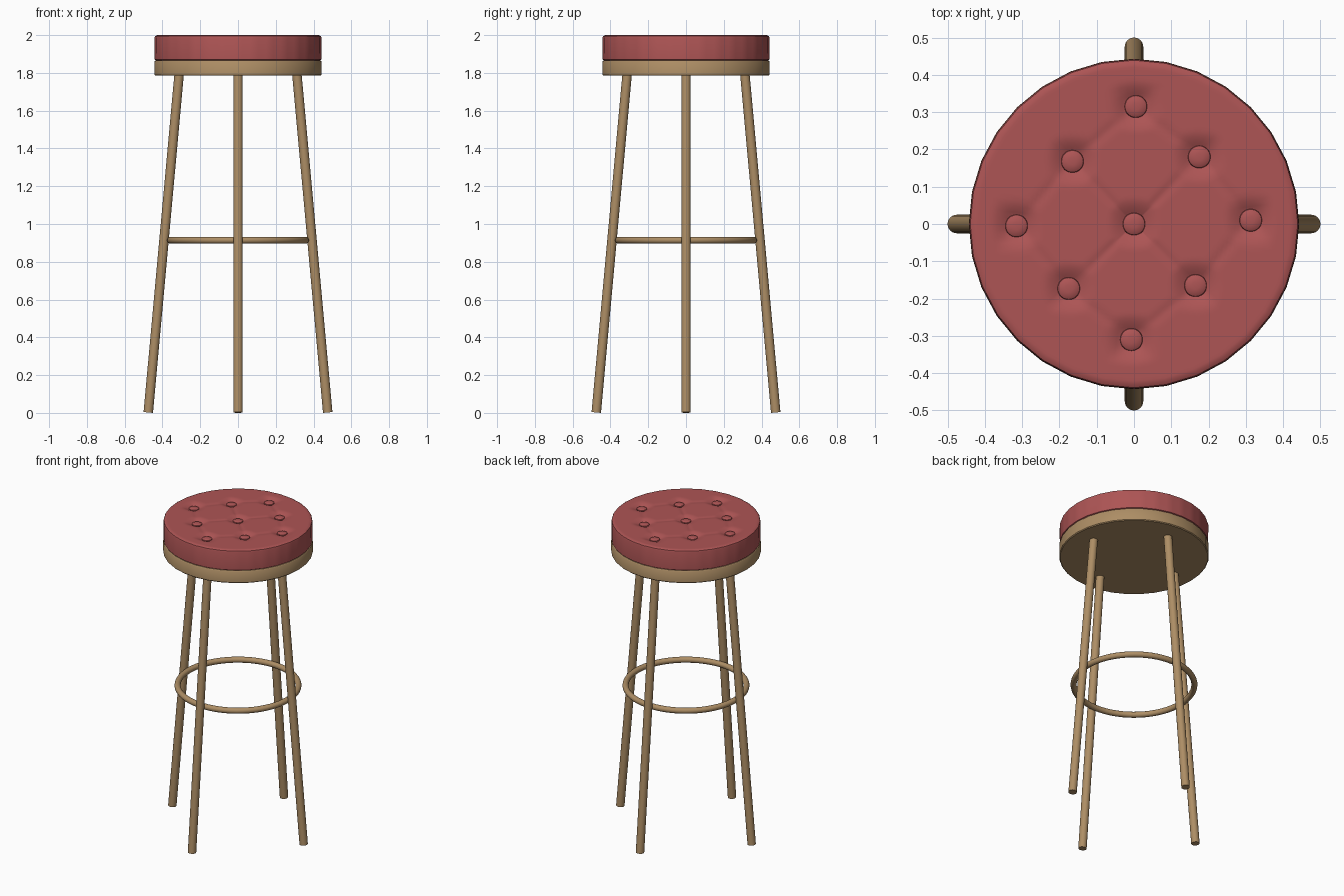
import bpy, bmesh, math
from mathutils import Vector

if "Cube" in bpy.data.objects:
    bpy.data.objects.remove(bpy.data.objects["Cube"])

SIDES = 32


def material(name, color):
    m = bpy.data.materials.new(name)
    m.diffuse_color = (*color, 1)
    m.use_nodes = True
    m.node_tree.nodes["Principled BSDF"].inputs["Base Color"].default_value = m.diffuse_color
    return m


RED = material("red_leather", (0.42, 0.09, 0.09))
WOOD = material("brown_wood", (0.42, 0.27, 0.13))


def finish(bm, name, mat, angle=40):
    bmesh.ops.recalc_face_normals(bm, faces=bm.faces)
    me = bpy.data.meshes.new(name)
    bm.to_mesh(me)
    bm.free()
    ob = bpy.data.objects.new(name, me)
    bpy.context.collection.objects.link(ob)
    me.materials.append(mat)
    bpy.ops.object.select_all(action='DESELECT')
    ob.select_set(True)
    bpy.context.view_layer.objects.active = ob
    bpy.ops.object.shade_smooth_by_angle(angle=math.radians(angle))
    return ob


def lathe(profile, steps=SIDES, height=None):
    """Spin (radius, z) points into a closed solid with a 32-sided outline."""
    bm = bmesh.new()
    rings = []
    wedge = 2 * math.pi / SIDES
    for r, z in profile:
        ring = []
        for i in range(steps):
            a = 2 * math.pi * i / steps
            rr = r * math.cos(wedge / 2) / math.cos(a % wedge - wedge / 2)
            x, y = rr * math.cos(a), rr * math.sin(a)
            ring.append(bm.verts.new((x, y, z - (height(x, y) if height and z > 1.99 else 0))))
        rings.append(ring)
    for a, b in zip(rings, rings[1:]):
        for i in range(steps):
            j = (i + 1) % steps
            bm.faces.new((a[i], a[j], b[j], b[i]))
    bm.faces.new(rings[0])
    bm.faces.new(rings[-1])
    return bm


# Button layout and the seams joining neighbouring buttons
BUTTONS = [Vector(p) for p in (
    (0, 0), (0.005, 0.315), (-0.165, 0.168), (0.175, 0.18), (-0.315, -0.005),
    (0.313, 0.01), (-0.175, -0.173), (0.165, -0.165), (-0.007, -0.31))]
SEAMS = [(a, b) for i, a in enumerate(BUTTONS) for b in BUTTONS[i + 1:]
         if (a - b).length < 0.27]


def tuft_depth(x, y):
    p = Vector((x, y))
    depth = 0
    for b in BUTTONS:
        d = p - b
        reach = 0.6 * max(abs(d.x), abs(d.y)) + 0.4 * d.length
        depth = max(depth, 0.02 * max(0, 1 - max(0, reach - 0.02) / 0.05) ** 1.6)
    for a, b in SEAMS:
        t = max(0, min(1, (p - a).dot(b - a) / (b - a).length_squared))
        depth = max(depth, 0.003 * math.exp(-((p - a.lerp(b, t)).length / 0.012) ** 2))
    return depth


# Tufted cushion
side = [(0.432, 1.865), (0.441, 1.871), (0.442, 1.985), (0.439, 1.994), (0.43, 1.999)]
top = [(0.42 * (1 - i / 48) + 0.001, 2.0) for i in range(49)]
finish(lathe(side + top, 128, tuft_depth), "cushion", RED)

# Wooden seat base
finish(lathe([(0.438, 1.785), (0.443, 1.79), (0.443, 1.859), (0.438, 1.866)]), "seat_base", WOOD)

# Cushion buttons
for n, b in enumerate(BUTTONS):
    bm = lathe([(0.029, 1.975), (0.031, 1.983), (0.029, 1.989), (0.022, 1.993), (0.01, 1.995)])
    bmesh.ops.translate(bm, verts=bm.verts, vec=(b.x, b.y, 0))
    finish(bm, f"button_{n + 1}", RED)

# Splayed legs
for name, dx, dy in (("right", 1, 0), ("back", 0, 1), ("left", -1, 0), ("front", 0, -1)):
    foot = Vector((0.475 * dx, 0.475 * dy, 0.0024))
    head = Vector((0.311 * dx, 0.311 * dy, 1.80))
    axis = head - foot
    bm = bmesh.new()
    bmesh.ops.create_cone(bm, cap_ends=True, segments=24, radius1=0.025, radius2=0.025,
                          depth=axis.length)
    bmesh.ops.rotate(bm, verts=bm.verts, matrix=axis.to_track_quat('Z', 'Y').to_matrix())
    bmesh.ops.translate(bm, verts=bm.verts, vec=(foot + head) / 2)
    finish(bm, name + "_leg", WOOD)

# Foot ring
bpy.ops.mesh.primitive_torus_add(major_radius=0.358, minor_radius=0.018, major_segments=64,
                                 minor_segments=16, location=(0, 0, 0.914))
ring = bpy.context.object
ring.name = "foot_ring"
ring.data.materials.append(WOOD)
bpy.ops.object.shade_smooth()
